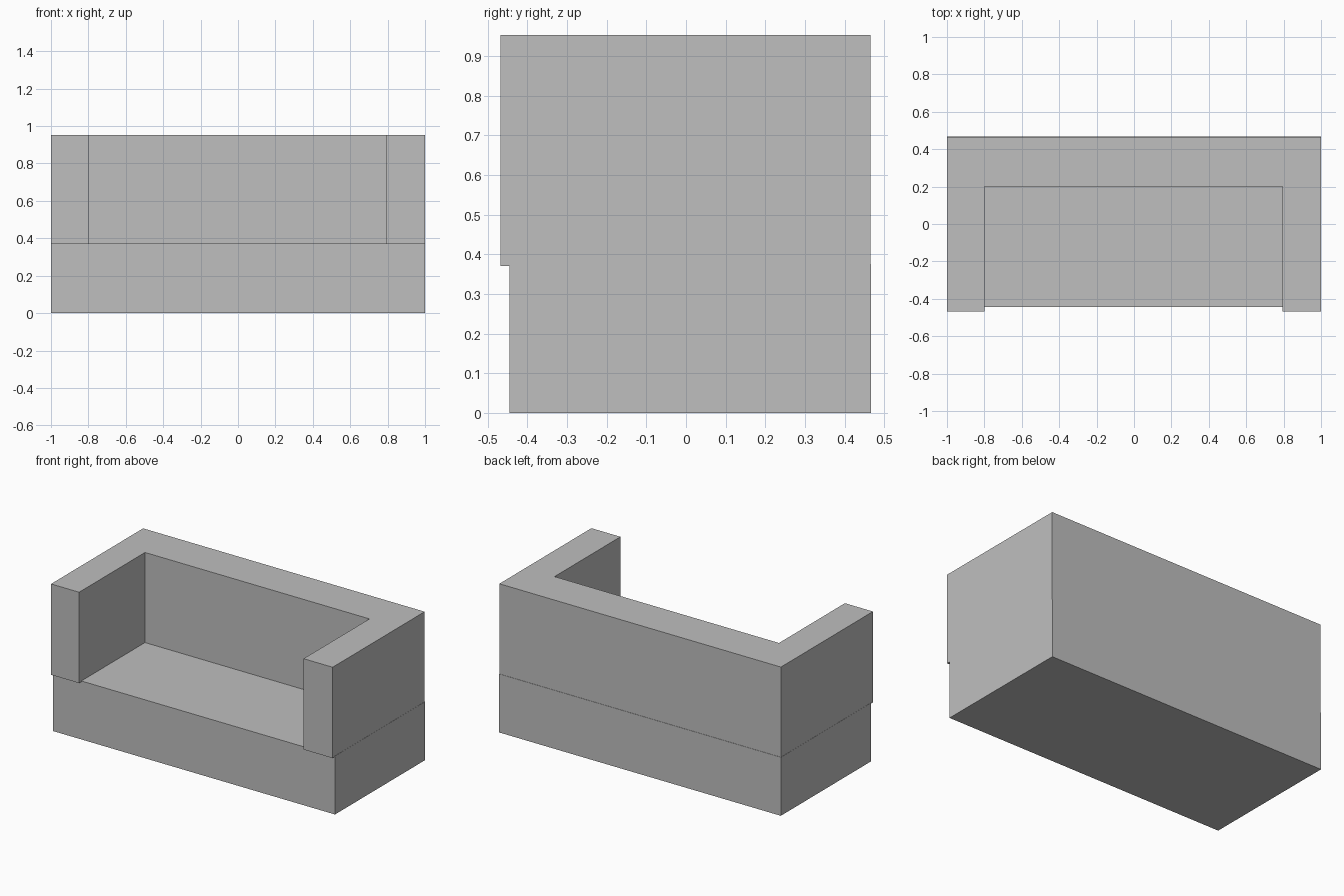
import bpy
import bmesh

cube = bpy.data.objects.get("Cube")
if cube:
    bpy.data.objects.remove(cube, do_unlink=True)

grey = bpy.data.materials.new("plain_grey")
grey.use_nodes = True
colour = (0.52, 0.52, 0.52, 1)
grey.diffuse_color = colour
grey.node_tree.nodes["Principled BSDF"].inputs["Base Color"].default_value = colour


def extrude_outline(name, outline, bottom, top):
    """Raise a flat outline into a solid block."""
    bm = bmesh.new()
    face = bm.faces.new([bm.verts.new((x, y, bottom)) for x, y in outline])
    result = bmesh.ops.extrude_face_region(bm, geom=[face])
    raised = [v for v in result["geom"] if isinstance(v, bmesh.types.BMVert)]
    bmesh.ops.translate(bm, verts=raised, vec=(0, 0, top - bottom))
    bmesh.ops.recalc_face_normals(bm, faces=bm.faces)
    mesh = bpy.data.meshes.new(name)
    bm.to_mesh(mesh)
    bm.free()
    mesh.materials.append(grey)
    obj = bpy.data.objects.new(name, mesh)
    bpy.context.collection.objects.link(obj)
    return obj


# Seat block resting on the floor
front, back = -0.445, 0.467
extrude_outline("seat_base", [(-1, front), (1, front), (1, back), (-1, back)], 0, 0.375)

# Arms and backrest as one U-shaped block, overhanging the seat front
outer, arm_front, rest_front, rest_back = 0.999, -0.468, 0.2, 0.465
left_inner, right_inner = 0.793, -0.8
extrude_outline("arms_and_backrest", [
    (-outer, arm_front), (right_inner, arm_front), (right_inner, rest_front),
    (left_inner, rest_front), (left_inner, arm_front), (outer, arm_front),
    (outer, rest_back), (-outer, rest_back),
], 0.37, 0.953)
